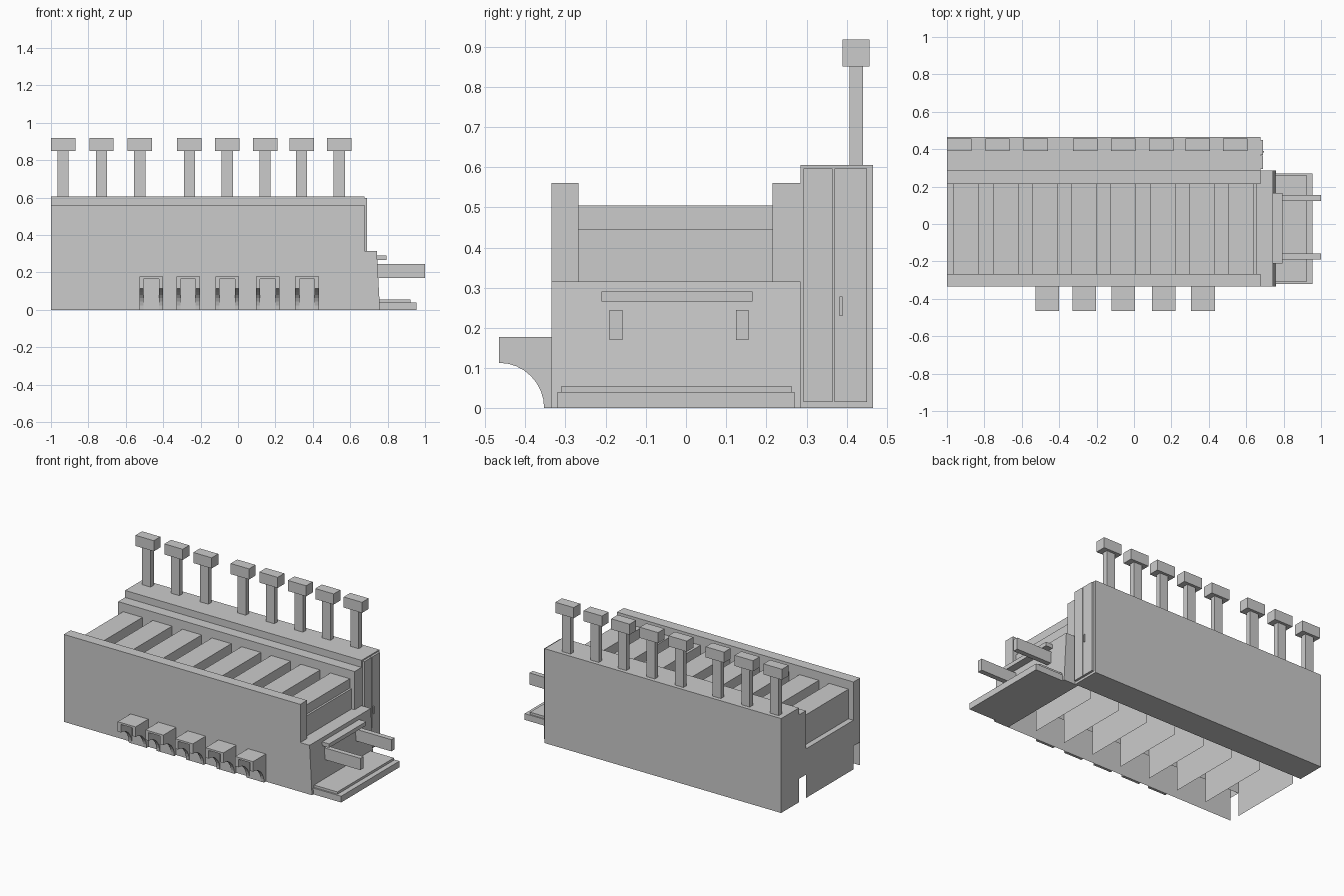
import bpy, bmesh
from math import sin, cos, pi
from mathutils import Vector

cube = bpy.data.objects.get("Cube")
if cube:
    bpy.data.objects.remove(cube, do_unlink=True)

grey = bpy.data.materials.new("plain grey")
grey.use_nodes = True
grey.diffuse_color = (0.6, 0.6, 0.6, 1)
grey.node_tree.nodes["Principled BSDF"].inputs["Base Color"].default_value = (0.6, 0.6, 0.6, 1)


def finish(name, bm):
    mesh = bpy.data.meshes.new(name)
    bm.to_mesh(mesh)
    bm.free()
    mesh.materials.append(grey)
    obj = bpy.data.objects.new(name, mesh)
    bpy.context.collection.objects.link(obj)
    return obj


def box(name, x, y, z):
    """Box from its ranges."""
    bm = bmesh.new()
    bmesh.ops.create_cube(bm, size=1)
    for v in bm.verts:
        v.co = Vector([r[0] if c < 0 else r[1] for c, r in zip(v.co, (x, y, z))])
    return finish(name, bm)


def prism(name, profile, offset):
    """Extrude a closed 3D profile along an offset."""
    bm = bmesh.new()
    face = bm.faces.new([bm.verts.new(p) for p in profile])
    new = bmesh.ops.extrude_face_region(bm, geom=[face], use_keep_orig=True)["geom"]
    bmesh.ops.translate(bm, vec=offset, verts=[g for g in new if isinstance(g, bmesh.types.BMVert)])
    bmesh.ops.recalc_face_normals(bm, faces=bm.faces)
    return finish(name, bm)


def sheet(name, path, offset):
    """Sweep an open 3D path along an offset as a thin sheet."""
    bm = bmesh.new()
    rows = [[bm.verts.new(p), bm.verts.new(Vector(p) + Vector(offset))] for p in path]
    for a, b in zip(rows, rows[1:]):
        bm.faces.new((a[0], b[0], b[1], a[1]))
    return finish(name, bm)


# Long walls: hollow channels with end caps that stop above a notch
END, NOTCH, TOP = 0.676, 0.15, 0.56
for name, outer, inner in (("front_wall", -0.335, -0.267), ("rear_wall", 0.285, 0.215)):
    path = [(-1, outer, 0), (-1, outer, TOP), (-1, inner, TOP), (-1, inner, NOTCH)]
    sheet(name, path, (END + 1, 0, 0))
    for x in (-1, END):
        sheet(name + "_end", [(x, outer, NOTCH), (x, outer, TOP)], (0, inner - outer, 0))

# Rear block with chimneys
box("rear_block", (-1, END), (0.285, 0.465), (0, 0.605))
for x in (-0.935, -0.73, -0.525, -0.26, -0.057, 0.145, 0.34, 0.541):
    box("chimney_stem", (x - 0.03, x + 0.03), (0.407, 0.44), (0.605, 0.85))
    box("chimney_cap", (x - 0.065, x + 0.065), (0.39, 0.457), (0.85, 0.918))

# Ribbed roof: a flat top and a shallow valley per bay, with a wall between bays
VALLEY, RIDGE, BAY, SILL = 0.445, 0.505, 0.21, 0.315
SPAN = (0, 0.482, 0)
for i in range(8):
    x = -0.965 + i * BAY
    base = 0 if i else SILL
    after = x + BAY if i < 7 else 0.655
    path = [(x, base), (x, RIDGE), (x + 0.137, RIDGE), (x + 0.137, VALLEY), (after, VALLEY)]
    sheet("roof_bay", [(px, -0.267, pz) for px, pz in path], SPAN)
sheet("near_end_wall", [(0.655, -0.267, VALLEY), (0.655, -0.267, 0)], SPAN)
sheet("far_end_wall", [(-1, -0.267, 0), (-1, -0.267, SILL), (-0.965, -0.267, SILL)], SPAN)

# Sloped entrance annex with ledge, arms and ramp
prism("annex", [(0.655, -0.335, 0), (0.759, -0.335, 0), (0.742, -0.335, SILL), (0.655, -0.335, SILL)],
      (0, 0.62, 0))
box("entrance_ledge", (0.74, 0.793), (-0.21, 0.165), (0.265, 0.29))
for y in (-0.174, 0.14):
    box("entrance_arm", (0.74, 1), (y - 0.016, y + 0.016), (0.17, 0.245))
box("ramp", (0.75, 0.955), (-0.32, 0.27), (0, 0.04))
box("ramp_plate", (0.75, 0.922), (-0.31, 0.262), (0.04, 0.055))

# Double door at the end of the rear block
box("door_leaf", (END, 0.69), (0.293, 0.365), (0.015, 0.597))
box("door_leaf", (END, 0.69), (0.37, 0.45), (0.015, 0.597))
box("door_handle", (0.69, 0.696), (0.382, 0.39), (0.23, 0.278))

# Loading canopies on arched brackets, each with a door panel behind
arc = [(-0.465 + 0.112 * sin(a * pi / 16), 0.113 * cos(a * pi / 16)) for a in range(9)]
side = [(-0.335, 0), (-0.335, 0.165), (-0.465, 0.165)] + arc
for x in (-0.464, -0.267, -0.058, 0.159, 0.369):
    box("canopy_top", (x - 0.063, x + 0.063), (-0.465, -0.335), (0.165, 0.177))
    box("loading_door", (x - 0.041, x + 0.041), (-0.352, -0.335), (0, 0.165))
    for x0 in (x - 0.063, x + 0.041):
        prism("canopy_bracket", [(x0, y, z) for y, z in side], (0.022, 0, 0))
